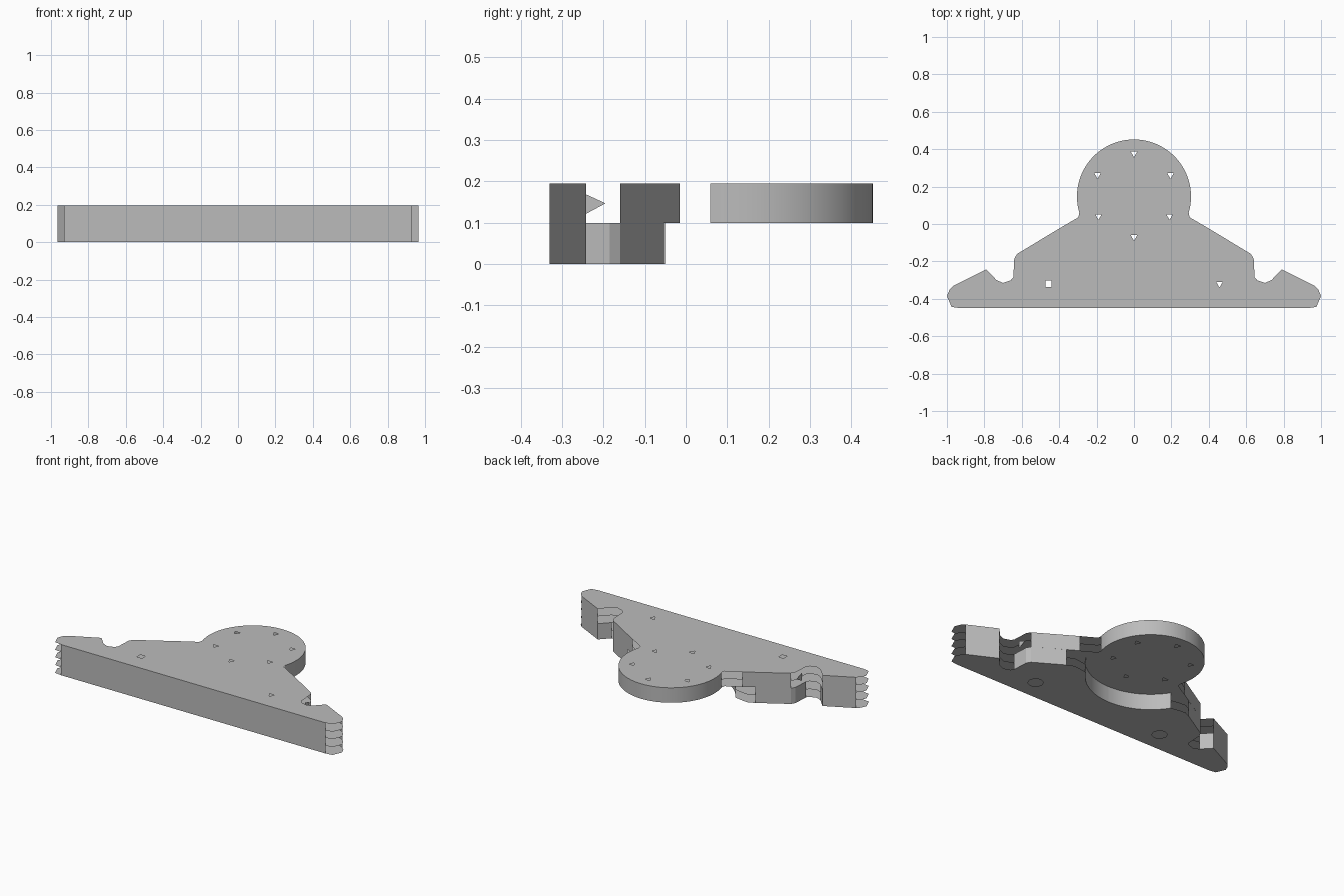
import bpy, bmesh
from math import sin, cos, radians
from mathutils import Vector

cube = bpy.data.objects.get("Cube")
if cube:
    bpy.data.objects.remove(cube, do_unlink=True)

grey = bpy.data.materials.new("plain grey")
grey.use_nodes = True
grey.diffuse_color = (0.5, 0.5, 0.5, 1)
grey.node_tree.nodes["Principled BSDF"].inputs["Base Color"].default_value = (0.5, 0.5, 0.5, 1)

LOW, MID, TOP = 0.0, 0.1, 0.195
DISC_Y, DISC_R, RECESS_R = 0.147, 0.305, 0.37


def arc(r, start, end, steps, centre=(0, DISC_Y)):
    angles = [radians(start + (end - start) * i / steps) for i in range(steps + 1)]
    return [(centre[0] + r * cos(a), centre[1] + r * sin(a)) for a in angles]


def finish(bm, name):
    mesh = bpy.data.meshes.new(name)
    bm.to_mesh(mesh)
    bm.free()
    mesh.materials.append(grey)
    ob = bpy.data.objects.new(name, mesh)
    bpy.context.collection.objects.link(ob)
    bpy.context.view_layer.objects.active = ob
    bpy.ops.object.select_all(action='DESELECT')
    ob.select_set(True)
    bpy.ops.object.shade_smooth_by_angle(angle=radians(25))
    return ob


def sheet(name, half, z, holes):
    """Flat sheet from the right half outline, mirrored, with holes cut out."""
    outline = half + [(-x, y) for x, y in reversed(half) if x > 0.001]
    bm = bmesh.new()
    for loop in [outline] + holes:
        verts = [bm.verts.new((x, y, z)) for x, y in loop]
        for i, v in enumerate(verts):
            bm.edges.new((verts[i - 1], v))
    bmesh.ops.triangle_fill(bm, edges=bm.edges[:], use_beauty=True, normal=Vector((0, 0, 1)))
    bmesh.ops.dissolve_limit(bm, angle_limit=0.01, verts=bm.verts[:], edges=bm.edges[:])
    up = z > LOW and z != MID
    for f in bm.faces:
        if (f.normal.z > 0) != up:
            f.normal_flip()
    finish(bm, name)


def wall(name, path, z0, z1, mirror=True):
    """Upright strip along a path, repeated on the other side."""
    bm = bmesh.new()
    for side in ((1, -1) if mirror else (1,)):
        rows = [[bm.verts.new((side * x, y, z)) for x, y in path] for z in (z0, z1)]
        for i in range(len(path) - 1):
            quad = [rows[0][i], rows[0][i + 1], rows[1][i + 1], rows[1][i]]
            bm.faces.new(quad if side == -1 else quad[::-1])
    # outline runs anticlockwise on the right, so outward normals need a flip
    bmesh.ops.reverse_faces(bm, faces=bm.faces[:])
    finish(bm, name)


# Outline pieces of the right half
front_corner = [(0.93, -0.45), (0.975, -0.443), (1.0, -0.385), (0.985, -0.35)]
wing = [(0.965, -0.33), (0.79, -0.242)]
notch = [(0.735, -0.3), (0.70, -0.315), (0.66, -0.302), (0.645, -0.285)]
shoulder = [(0.64, -0.185), (0.625, -0.16)]
disc = arc(DISC_R, -16.6, 90, 24)
recess = arc(RECESS_R, -32, -90, 16)
upper_half = front_corner + wing + notch + shoulder + [(0.385, -0.015), (0.297, 0.036)] + disc
lower_half = (front_corner + wing + notch + shoulder
              + [(0.45, -0.055), (0.41, -0.035), (0.36, -0.04)] + recess)

# Screw holes
spots = [(0, 0.377), (0.195, 0.262), (-0.195, 0.262), (0.19, 0.042), (-0.19, 0.042), (0, -0.07)]
plate_spot = (0.457, -0.32)
small = [arc(0.02, 30, 270, 2, s) for s in spots]
plate_holes = [arc(0.02, 30, 270, 2, plate_spot),
               arc(0.024, 45, 315, 3, (-plate_spot[0], plate_spot[1]))]
sockets = [arc(0.045, 0, 315, 7, (s * plate_spot[0], plate_spot[1])) for s in (1, -1)]

# Stacked sheets
sheet("base_sheet", lower_half, LOW, sockets)
sheet("base_inner_sheet", lower_half, 0.05, plate_holes)
sheet("disc_underside", upper_half, MID, small + plate_holes)
sheet("upper_inner_sheet", upper_half, 0.147, small + plate_holes)
sheet("top_sheet", upper_half, TOP, small + plate_holes)

# Upright walls; the rounded corners stay open
wall("front_wall", [(-0.93, -0.45), (0.93, -0.45)], LOW, TOP, mirror=False)
wall("wing_walls", wing, LOW, TOP)
wall("notch_outer_walls", [wing[-1], notch[0]], LOW, MID)
wall("notch_inner_walls", [notch[-1]] + shoulder, LOW, MID)
wall("slope_walls_upper", [shoulder[-1], (0.385, -0.015)], MID, TOP)
wall("slope_walls_lower", [shoulder[-1], (0.45, -0.055)], LOW, MID)
wall("disc_wall", disc, MID, TOP)
wall("recess_wall", recess, LOW, MID)

# Small fins in the upper part of the notches
bm = bmesh.new()
for s in (1, -1):
    fin = [(s * 0.643, -0.245, 0.12), (s * 0.641, -0.195, 0.147), (s * 0.643, -0.245, 0.17)]
    bm.faces.new([bm.verts.new(p) for p in fin[::s]])
finish(bm, "notch_fins")
